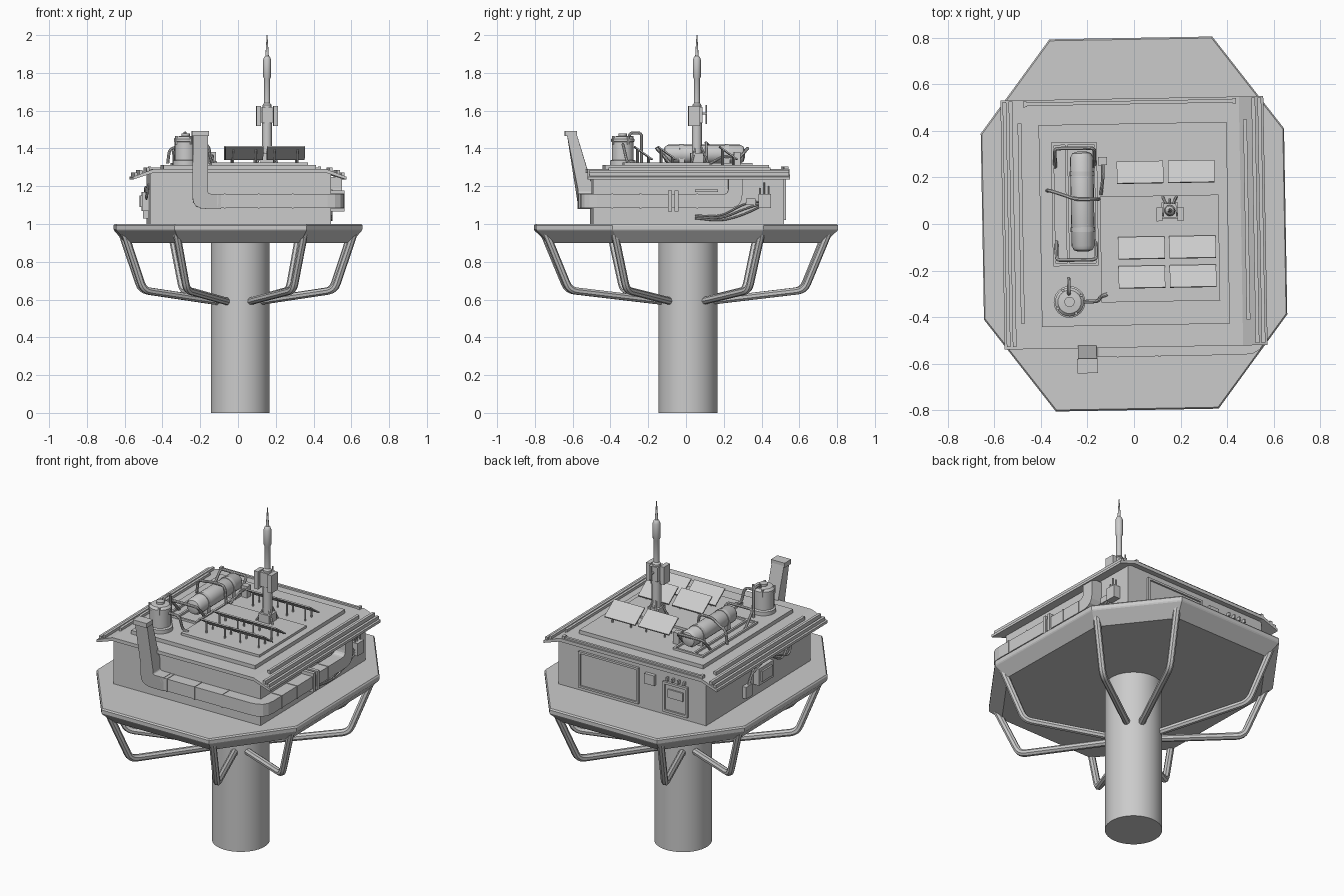
import bpy, bmesh, math
from mathutils import Vector, Matrix

if "Cube" in bpy.data.objects:
    bpy.data.objects.remove(bpy.data.objects["Cube"])


def mesh(name, verts, faces, smooth=False):
    me = bpy.data.meshes.new(name)
    me.from_pydata([tuple(v) for v in verts], [], faces)
    bm = bmesh.new()
    bm.from_mesh(me)
    bmesh.ops.recalc_face_normals(bm, faces=bm.faces)
    bm.to_mesh(me)
    bm.free()
    ob = bpy.data.objects.new(name, me)
    bpy.context.collection.objects.link(ob)
    if smooth:
        bpy.context.view_layer.objects.active = ob
        bpy.ops.object.select_all(action='DESELECT')
        ob.select_set(True)
        bpy.ops.object.shade_smooth_by_angle(angle=math.radians(35))
    return ob


def stack(name, rings, smooth=False):
    """Join equal-length rings into one capped solid."""
    n = len(rings[0])
    faces = [tuple(range(n)), tuple(range((len(rings) - 1) * n, len(rings) * n))]
    for k in range(len(rings) - 1):
        for i in range(n):
            j = (i + 1) % n
            faces.append((k * n + i, k * n + j, (k + 1) * n + j, (k + 1) * n + i))
    return mesh(name, [v for r in rings for v in r], faces, smooth)


def prism(name, outline, axis, a, b):
    """Extrude a 2D outline along an axis from a to b."""
    def put(p, h):
        q = [p[0], p[1]]
        q.insert(axis, h)
        return q
    return stack(name, [[put(p, h) for p in outline] for h in (a, b)])


def box(name, lo, hi):
    return prism(name, [(lo[0], lo[1]), (hi[0], lo[1]), (hi[0], hi[1]), (lo[0], hi[1])], 2, lo[2], hi[2])


def fillet(pts, r, n=4, closed=False):
    """Round the corners of a path of any dimension."""
    pts = [Vector(p) for p in pts]
    out = []
    for i, p in enumerate(pts):
        if not closed and i in (0, len(pts) - 1):
            out.append(p)
            continue
        a, b = pts[i - 1], pts[(i + 1) % len(pts)]
        s = p + (a - p).normalized() * min(r, (a - p).length * .49)
        e = p + (b - p).normalized() * min(r, (b - p).length * .49)
        out += [s * (1 - t) ** 2 + p * 2 * t * (1 - t) + e * t * t for t in (k / n for k in range(n + 1))]
    return out


def tube(name, pts, r, bend=0.03, sides=8):
    pts = fillet(pts, bend)
    rings, u = [], None
    for i, p in enumerate(pts):
        t = (pts[min(i + 1, len(pts) - 1)] - pts[max(i - 1, 0)]).normalized()
        u = t.orthogonal() if u is None else u - t * u.dot(t)
        u.normalize()
        v = t.cross(u)
        rings.append([p + (u * math.cos(w) + v * math.sin(w)) * r
                      for w in (2 * math.pi * k / sides for k in range(sides))])
    return stack(name, rings, True)


def lathe(name, profile, loc, sides=24, along_y=False):
    rings = []
    for r, h in profile:
        ring = [(r * math.cos(w), r * math.sin(w), h) for w in (2 * math.pi * k / sides for k in range(sides))]
        if along_y:
            ring = [(x, z, y) for x, y, z in ring]
        rings.append([Vector(p) + Vector(loc) for p in ring])
    return stack(name, rings, True)


# column and octagonal deck with a chamfered underside
lathe("column", [(.156, 0), (.156, .95)], (.012, .01, 0), 48)
octagon = [(-.35, -.8), (.35, -.8), (.652, -.4), (.652, .4), (.35, .8), (-.35, .8), (-.652, .4), (-.652, -.4)]
stack("deck", [[(x * s, y * s, z) for x, y in octagon] for s, z in
               ((.91, .9), (.995, .965), (1, .972), (1, .992), (.992, 1))])

# eight bent struts, one to each deck corner
for sx in (-1, 1):
    for sy in (-1, 1):
        for (x, y), (cx, cy) in (((.34, .75), (.06, .12)), ((.61, .39), (.11, .08))):
            tube("deck_strut", [(sx * x, sy * y, .96), (sx * x * .83, sy * y * .83, .65),
                                (sx * cx, sy * cy, .59)], .02, .04)

# cabin and layered roof with sloping eaves
box("cabin", (-.475, -.5, 1), (.485, .51, 1.28))
roof = [(-.565, 1.235), (-.46, 1.27), (.46, 1.27), (.565, 1.235), (.565, 1.25), (.46, 1.29), (-.46, 1.29), (-.565, 1.25)]
prism("roof", roof, 1, -.53, .54)
box("roof_step", (-.403, -.435, 1.285), (.405, .432, 1.312))
box("roof_plate", (-.145, -.335, 1.31), (.365, .12, 1.326))
for s in (-1, 1):
    for x, z, y0, y1 in ((.485, 1.288, -.42, .44), (.522, 1.275, -.52, .535), (.548, 1.262, -.52, .535)):
        box("eave_rail", (s * x - .008, y0, z - .015), (s * x + .008, y1, z + .01))
box("roof_back_bar", (-.46, .515, 1.285), (.44, .53, 1.3))
for x in (-.46, .44):
    box("bar_end", (x - .008, .51, 1.28), (x + .008, .535, 1.305))

# air duct: leaning chimney, run round the corner, riser on the right wall
elbow = fillet([(-.25, 1.48), (-.25, 1.08), (0, 1.08), (0, 1.16), (-.17, 1.16), (-.17, 1.48)], .001, 1)
elbow = [Vector((-.25, 1.49))] + fillet([(-.25, 1.2), (-.25, 1.08), (-.1, 1.08)], .08) + \
    [Vector((-.1, 1.16))] + fillet([(-.14, 1.16), (-.17, 1.16), (-.17, 1.19)], .02) + [Vector((-.17, 1.49))]
chimney = prism("duct_chimney", elbow, 1, -.57, -.49)
for v in chimney.data.vertices:
    if v.co.z > 1.4:
        v.co.y -= .06 if v.co.y < -.53 else .09
cap = box("chimney_cap", (-.255, -.638, 1.465), (-.165, -.575, 1.492))
run = [Vector((-.12, -.57))] + fillet([(.3, -.57), (.555, -.57), (.555, -.3)], .09) + \
    [Vector((.555, .18)), Vector((.48, .18)), Vector((.48, -.495)), Vector((-.12, -.495))]
prism("duct_run", run, 2, 1.085, 1.158)
riser = fillet([(.15, 1.085), (.29, 1.085), (.29, 1.25)], .08) + fillet([(.215, 1.25), (.215, 1.158), (.15, 1.158)], .03)
prism("duct_riser", riser, 0, .48, .554)
for x in (-.08, .1, .28):
    box("duct_seam", (x - .004, -.573, 1.082), (x + .004, -.49, 1.161))
for y in (-.4, -.25, .05):
    box("duct_seam", (.48, y - .004, 1.082), (.558, y + .004, 1.161))
for y in (-.095, -.06):
    box("duct_clamp", (.48, y - .01, 1.065), (.563, y + .01, 1.178))

# right wall: vent, cables and junction box with aerials
box("wall_vent", (.48, .04, 1.17), (.5, .16, 1.182))
box("junction_box", (.48, .375, 1.085), (.525, .44, 1.16))
for y, h in ((.385, 1.19), (.405, 1.22), (.43, 1.2)):
    tube("box_aerial", [(.505, y, 1.15), (.505, y, h)], .004, sides=6)
for k in range(3):
    tube("wall_cable", [(.492, .04, 1.03 + k * .008), (.5, .18, 1.015 + k * .012), (.5, .3, 1.05 + k * .03),
                        (.505, .4, 1.1 + k * .01)], .005, .06, 6)
box("cable_socket", (.48, .31, 1.1), (.51, .36, 1.135))

# left wall: meter boxes and cables
box("meter_box", (-.51, -.09, 1.07), (-.47, .05, 1.17))
box("meter_cover", (-.52, -.07, 1.09), (-.5, .03, 1.15))
box("small_wall_box", (-.5, .1, 1.03), (-.47, .16, 1.1))
for k in range(2):
    tube("left_cable", [(-.49, .13, 1.08), (-.49, .1 - k * .03, 1.15 + k * .04), (-.49, -.08, 1.2),
                        (-.49, -.2 - k * .08, 1.12), (-.48, -.3, 1.21)], .006, .05, 6)


# back wall: wide shutter, hatch and door, each with a frame
def framed(name, x0, x1, z0, z1, w):
    box(name, (x0, .5, z0), (x1, .514, z1))
    for lo, hi in (((x0, z0), (x0 + w, z1)), ((x1 - w, z0), (x1, z1)), ((x0, z0), (x1, z0 + w)), ((x0, z1 - w), (x1, z1))):
        box(name + "_frame", (lo[0], .5, lo[1]), (hi[0], .524, hi[1]))


framed("back_shutter", -.04, .35, 1.02, 1.235, .012)
framed("back_door", -.36, -.2, 1.02, 1.2, .014)
box("door_window", (-.33, .51, 1.11), (-.23, .522, 1.16))
for k in range(4):
    box("door_lamp", (-.345 + k * .037, .5, 1.21), (-.335 + k * .037, .53, 1.23))
box("back_hatch", (-.15, .5, 1.16), (-.085, .53, 1.22))

# tilted solar panels on thin legs, high edge to the front
for y in (.22, -.105, -.23):
    for x in (.03, .25):
        prism("solar_panel", [(y - .047, 1.405), (y + .047, 1.338), (y + .05, 1.345), (y - .044, 1.412)], 0, x - .1, x + .1)
        for dx in (-.06, .06):
            tube("panel_leg", [(x + dx, y - .03, 1.31), (x + dx, y - .03, 1.395)], .005, sides=6)
            tube("panel_leg", [(x + dx, y + .03, 1.31), (x + dx, y + .03, 1.352)], .005, sides=6)

# horizontal gas tank on a cradle
lathe("gas_tank", [(.02, -.215), (.04, -.208), (.05, -.19), (.05, .19), (.04, .208), (.02, .215)], (-.22, .1, 1.37), 20, True)
for y in (-.02, .22):
    lathe("tank_band", [(.053, -.01), (.053, .01)], (-.22, y, 1.37), 20, True)
    box("tank_saddle", (-.265, y - .015, 1.31), (-.175, y + .015, 1.35))
for x in (-.345, -.285, -.16):
    box("cradle_side", (x - .006, -.17, 1.31), (x + .006, .35, 1.324))
for y in (-.17, .35):
    box("cradle_end", (-.35, y - .006, 1.31), (-.155, y + .006, 1.324))
for y, d in ((-.15, .08), (.33, -.08)):
    tube("cradle_hoop", [(-.335, y + d, 1.31), (-.335, y, 1.4), (-.165, y, 1.4), (-.165, y + d, 1.31)], .008, .02)
tube("tank_pipe", [(-.37, .15, 1.32), (-.36, .15, 1.4), (-.3, .13, 1.41), (-.25, .11, 1.43), (-.16, .11, 1.43), (-.15, .11, 1.32)], .008)
tube("gauge_post", [(-.14, .13, 1.32), (-.13, .2, 1.36), (-.13, .27, 1.36)], .007)
box("gauge_box", (-.15, .255, 1.31), (-.112, .29, 1.38))

# water barrel with lid and bent pipe
lathe("barrel", [(.068, 1.31), (.068, 1.335), (.058, 1.34), (.058, 1.435), (.062, 1.437), (.062, 1.45),
                 (.05, 1.462), (.022, 1.465), (.022, 1.478), (.008, 1.478)], (-.283, -.33, 0), 24)
for k in range(4):
    w = k * math.pi / 2 + .5
    lathe("barrel_bolt", [(.007, 1.42), (.007, 1.465)], (-.283 + .058 * math.cos(w), -.33 + .058 * math.sin(w), 0), 6)
tube("barrel_pipe", [(-.285, -.295, 1.44), (-.285, -.295, 1.482), (-.285, -.23, 1.482), (-.285, -.23, 1.31)], .008, .02)
tube("barrel_hose", [(-.23, -.33, 1.42), (-.16, -.33, 1.42), (-.15, -.31, 1.33), (-.12, -.3, 1.325)], .008)

# radio mast: base, pole, aerial panels, spike
mx, my = .155, .055
box("mast_base", (mx - .035, my - .035, 1.31), (mx + .035, my + .035, 1.375))
lathe("mast", [(.026, 1.31), (.026, 1.53), (.024, 1.63), (.016, 1.64), (.016, 1.77), (.021, 1.78), (.021, 1.87),
               (.015, 1.885), (.009, 1.89), (.006, 1.94), (.002, 2.0)], (mx, my, 0), 12)
box("mast_block", (mx - .028, my - .03, 1.535), (mx + .028, my + .03, 1.62))
for s in (-1, 1):
    box("aerial_panel", (mx + s * .045 - .013, my - .045, 1.52), (mx + s * .045 + .013, my + .015, 1.625))
    tube("mast_brace", [(mx + s * .055, my - .03, 1.32), (mx, my, 1.44)], .006, sides=6)
    tube("mast_brace", [(mx + s * .03, my + .06, 1.32), (mx, my, 1.46)], .006, sides=6)
tube("side_aerial_arm", [(mx, my, 1.585), (mx, my + .05, 1.585)], .006, sides=6)
tube("side_aerial", [(mx, my + .05, 1.53), (mx, my + .05, 1.63)], .005, sides=6)

# the whole model sits about one degree off square
for ob in bpy.context.scene.objects:
    ob.matrix_world = Matrix.Rotation(math.radians(1), 4, 'Z') @ ob.matrix_world
